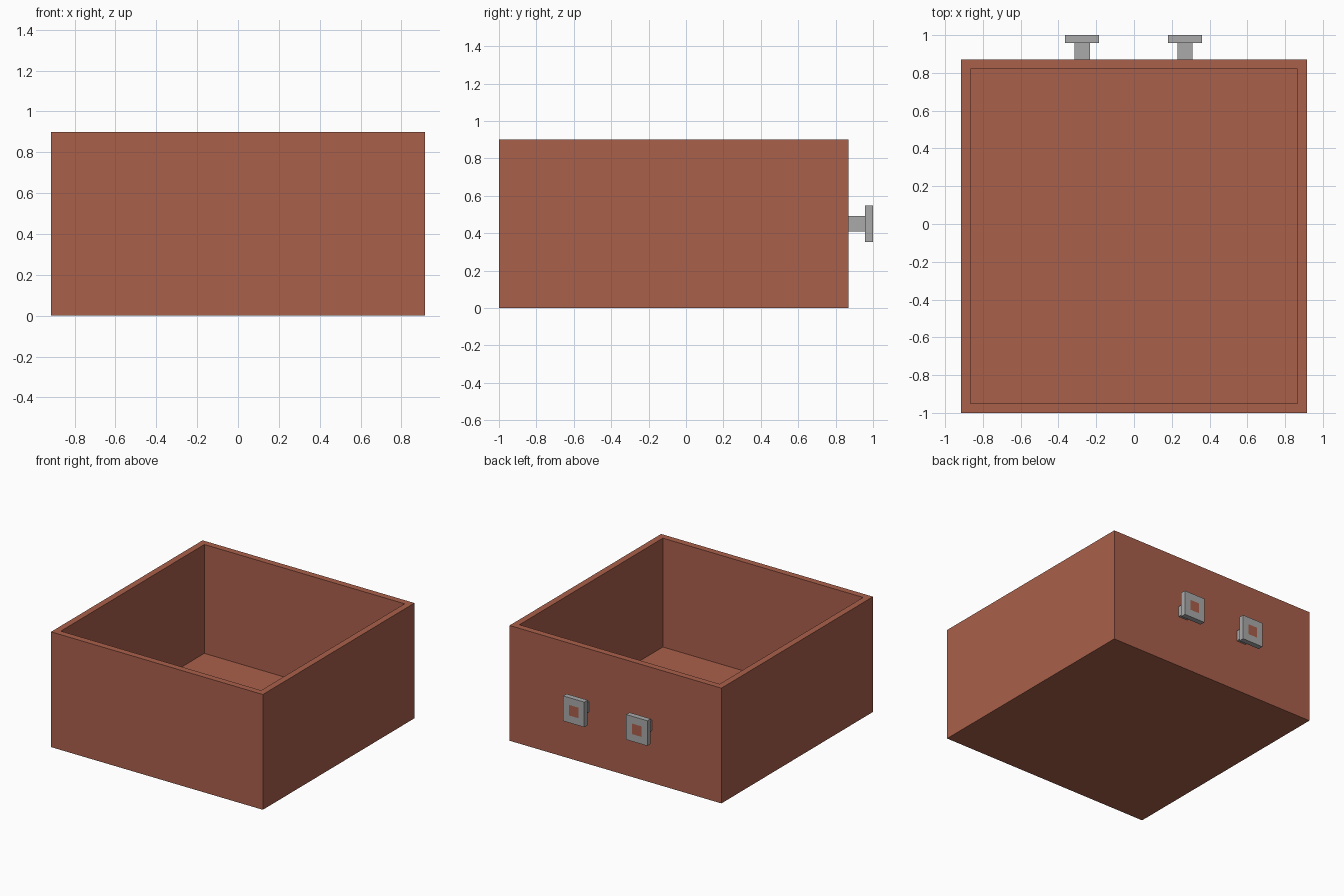
import bpy, bmesh

if "Cube" in bpy.data.objects:
    bpy.data.objects.remove(bpy.data.objects["Cube"])

brown = bpy.data.materials.new("brown_wood")
brown.diffuse_color = (0.40, 0.115, 0.07, 1)
brown.use_nodes = True
brown.node_tree.nodes["Principled BSDF"].inputs["Base Color"].default_value = brown.diffuse_color
grey = bpy.data.materials.new("grey_metal")
grey.diffuse_color = (0.4, 0.4, 0.4, 1)
grey.use_nodes = True
grey.node_tree.nodes["Principled BSDF"].inputs["Base Color"].default_value = grey.diffuse_color

X, Y0, Y1, H, T = 0.915, -1.0, 0.87, 0.9, 0.05


def finish(bm, name, mats):
    bmesh.ops.recalc_face_normals(bm, faces=bm.faces[:])
    me = bpy.data.meshes.new(name)
    bm.to_mesh(me)
    bm.free()
    for m in mats:
        me.materials.append(m)
    ob = bpy.data.objects.new(name, me)
    bpy.context.collection.objects.link(ob)
    return ob


def stack(bm, rings):
    """Skin a sequence of four-point rings into quads."""
    loops = [[bm.verts.new(p) for p in r] for r in rings]
    for a, b in zip(loops, loops[1:]):
        for i in range(4):
            j = (i + 1) % 4
            bm.faces.new((a[i], a[j], b[j], b[i]))
    return loops


# Open-topped drawer box: outside, rim, inside, floor
def level(inset, z):
    x, a, b = X - inset, Y0 + inset, Y1 - inset
    return [(-x, a, z), (x, a, z), (x, b, z), (-x, b, z)]


bm = bmesh.new()
loops = stack(bm, [level(0, 0), level(0, H), level(T, H), level(T, T)])
bm.faces.new(loops[0])
bm.faces.new(loops[-1])
finish(bm, "drawer_box", [brown])

# Two square knobs: stem, wider plate, brown centre on the plate face
STEM, PLATE_X, PLATE_Z = 0.041, 0.091, 0.098
for side, cx in (("left", -0.275), ("right", 0.27)):
    def square(hx, hz, y):
        return [(cx + sx * hx, y, 0.45 + sz * hz)
                for sx, sz in ((-1, -1), (1, -1), (1, 1), (-1, 1))]

    bm = bmesh.new()
    loops = stack(bm, [square(STEM, STEM, Y1),
                       square(STEM, STEM, 0.958),
                       square(PLATE_X, PLATE_Z, 0.958),
                       square(PLATE_X, PLATE_Z, 1.0),
                       square(STEM, STEM, 1.0)])
    bm.faces.new(loops[-1]).material_index = 1
    finish(bm, side + "_knob", [grey, brown])
